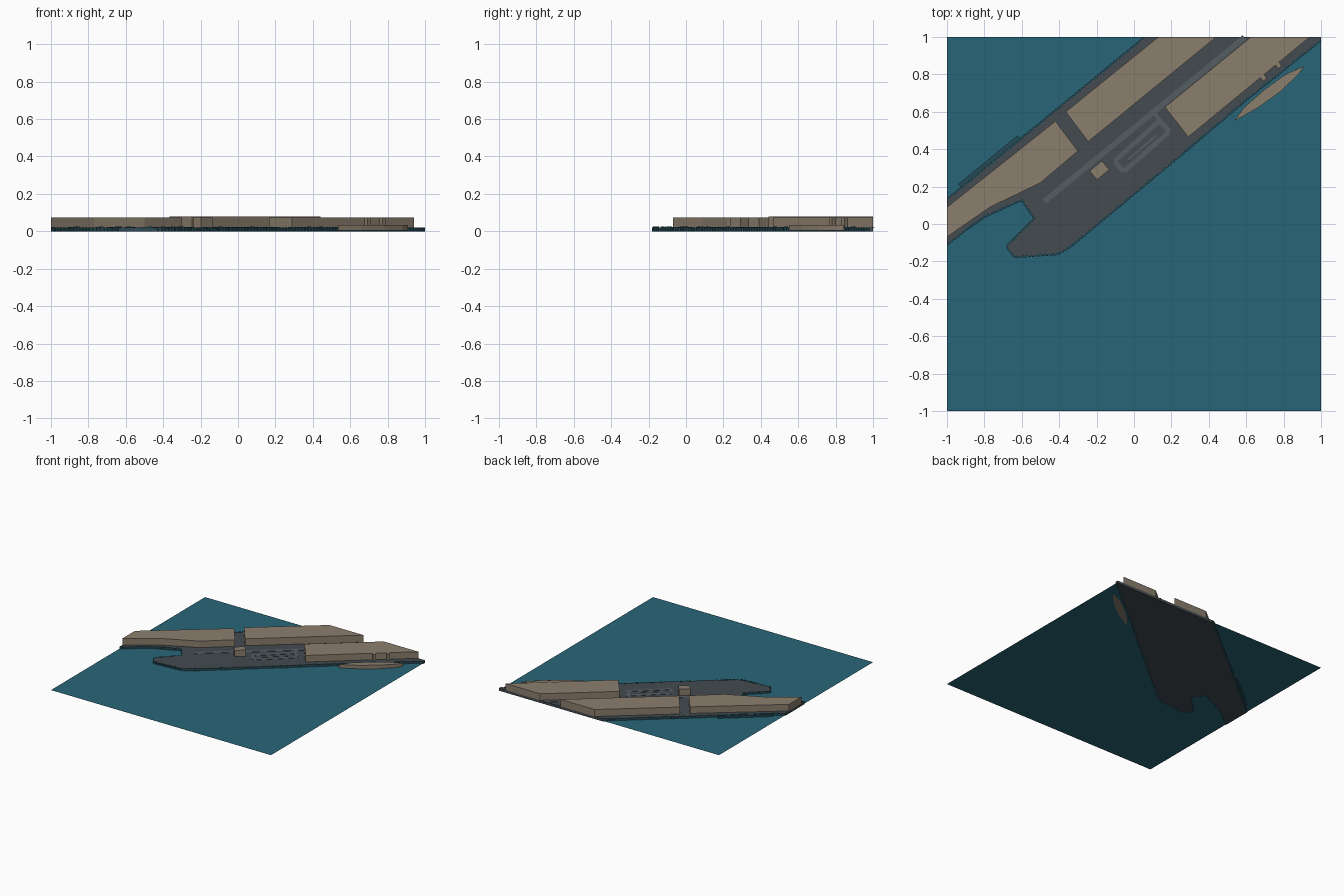
import bpy, bmesh, math, random
from mathutils import Vector, Matrix

random.seed(4)
cube = bpy.data.objects.get("Cube")
if cube:
    bpy.data.objects.remove(cube, do_unlink=True)

ANGLE = math.radians(39.5)  # direction of the pier


def material(name, rgb):
    m = bpy.data.materials.new(name)
    m.use_nodes = True
    m.diffuse_color = (*rgb, 1)
    bsdf = next(n for n in m.node_tree.nodes if n.type == 'BSDF_PRINCIPLED')
    bsdf.inputs["Base Color"].default_value = (*rgb, 1)
    bsdf.inputs["Roughness"].default_value = 0.8
    return m


WATER = material("water", (0.022, 0.13, 0.188))
DECK = material("deck", (0.056, 0.069, 0.078))
ROAD = material("road", (0.09, 0.11, 0.12))
TAN = material("tan", (0.26, 0.21, 0.155))
EDGE = material("quay_edge", (0.018, 0.07, 0.095))


def finish(name, bm, mat):
    bmesh.ops.recalc_face_normals(bm, faces=bm.faces)
    me = bpy.data.meshes.new(name)
    bm.to_mesh(me)
    bm.free()
    me.materials.append(mat)
    ob = bpy.data.objects.new(name, me)
    bpy.context.collection.objects.link(ob)
    return ob


def prism(name, pts, z0, z1, mat):
    """Extrude a plan outline from z0 up to z1."""
    bm = bmesh.new()
    face = bm.faces.new([bm.verts.new((x, y, z0)) for x, y in pts])
    top = bmesh.ops.extrude_face_region(bm, geom=[face])["geom"]
    verts = [v for v in top if isinstance(v, bmesh.types.BMVert)]
    bmesh.ops.translate(bm, verts=verts, vec=(0, 0, z1 - z0))
    return finish(name, bm, mat)


def block(name, centre, length, width, z0, z1, mat, angle=ANGLE):
    """Box turned to lie along the pier."""
    u = Vector((math.cos(angle), math.sin(angle))) * length / 2
    v = Vector((-math.sin(angle), math.cos(angle))) * width / 2
    c = Vector(centre)
    return prism(name, [c - u - v, c + u - v, c + u + v, c - u + v], z0, z1, mat)


def strip(name, a, b, width, mat):
    """Flat lane between two points on the deck."""
    a, b = Vector(a), Vector(b)
    d = b - a
    return block(name, (a + b) / 2, d.length, width, 0.02, 0.023, mat,
                 math.atan2(d.y, d.x))


# Water surface
bm = bmesh.new()
bmesh.ops.create_grid(bm, x_segments=1, y_segments=1, size=1,
                      matrix=Matrix.Translation((0, 0, 0.005)))
finish("water", bm, WATER)

# Pier deck with the slip cut into its end
outline = [(1, 1), (1, 0.985), (0.57, 0.64), (0.27, 0.385), (-0.34, -0.12),
           (-0.41, -0.16), (-0.64, -0.175), (-0.68, -0.12), (-0.53, 0.03),
           (-0.60, 0.13), (-0.80, 0.04), (-0.9, -0.03), (-1, -0.11),
           (-1, 0.13), (-0.61, 0.45), (0.06, 1)]
prism("pier_deck", outline, 0, 0.021, DECK)

# Row of small fender blocks around the quay wall
bm = bmesh.new()
for a, b in zip(outline, outline[1:] + outline[:1]):
    if a[0] == b[0] or a[1] == b[1]:
        continue
    a, b = Vector(a), Vector(b)
    d = b - a
    count = max(1, round(d.length / 0.022))
    for i in range(count):
        p = a + d * (i + 0.5) / count
        h = random.uniform(0.019, 0.025)
        mat = (Matrix.Translation((p.x, p.y, h / 2))
               @ Matrix.Rotation(math.atan2(d.y, d.x), 4, 'Z')
               @ Matrix.Diagonal((0.016, 0.014, h, 1)))
        bmesh.ops.create_cube(bm, size=1, matrix=mat)
for v in bm.verts:
    v.co.x = max(-1, min(1, v.co.x))
    v.co.y = max(-1, min(1, v.co.y))
finish("quay_fenders", bm, EDGE)

# Low walkway on the rear quay
block("rear_walkway", (-0.775, 0.335), 0.41, 0.02, 0.002, 0.02, EDGE)

# Long sheds
prism("west_shed", [(-1, 0.09), (-1, -0.07), (-0.9, 0), (-0.77, 0.09),
                    (-0.5, 0.22), (-0.30, 0.39), (-0.42, 0.55)], 0.02, 0.075, TAN)
prism("north_shed", [(-0.365, 0.6), (-0.245, 0.44), (0.44, 1), (0.13, 1)],
      0.02, 0.078, TAN)
prism("east_shed", [(0.165, 0.625), (0.29, 0.465), (0.94, 1), (0.625, 1)],
      0.02, 0.075, TAN)

# Stair bays on the east shed, and the small hut
for side, x, y in (("south", 0.69, 0.785), ("north", 0.77, 0.852)):
    block(side + "_stair_bay", (x, y), 0.025, 0.035, 0.02, 0.075, TAN)
block("hut", (-0.185, 0.287), 0.085, 0.062, 0.02, 0.073, TAN)

# Lanes painted on the deck
strip("main_lane", (-0.48, 0.12), (0.59, 0.997), 0.03, ROAD)
loop = [(-0.105, 0.335), (-0.055, 0.28), (0.19, 0.495), (0.135, 0.55)]
for i, p in enumerate(loop):
    strip("loop_lane_%d" % (i + 1), p, loop[(i + 1) % 4], 0.026, ROAD)
strip("inner_lane", (-0.03, 0.345), (0.12, 0.475), 0.012, ROAD)
strip("link_lane", (0.11, 0.59), (0.16, 0.53), 0.02, ROAD)

# Moored boat hull
prism("boat", [(0.535, 0.55), (0.66, 0.62), (0.78, 0.705), (0.88, 0.80),
               (0.91, 0.845), (0.81, 0.80), (0.70, 0.72), (0.59, 0.625)],
      0.004, 0.034, TAN)
